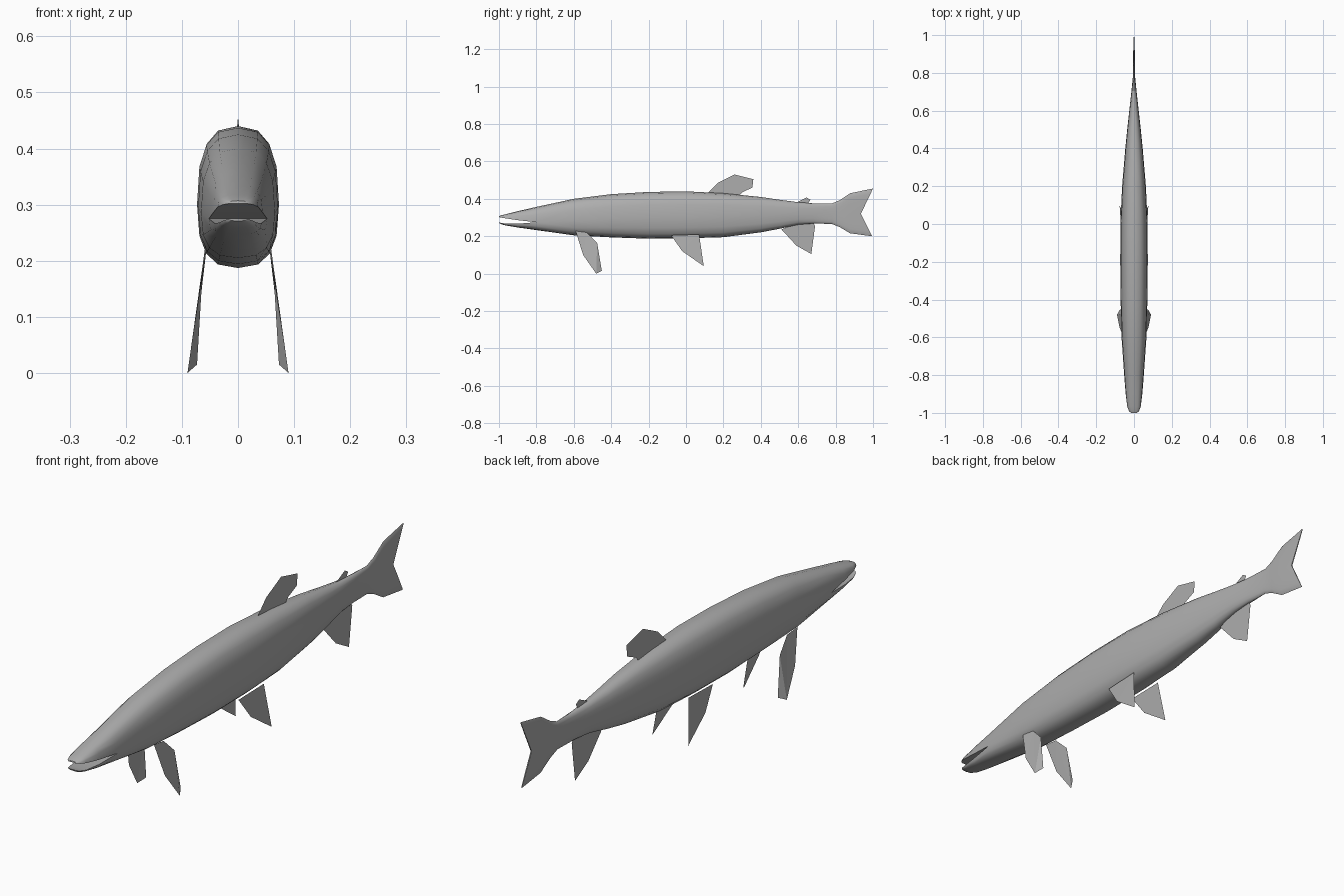
import bpy, bmesh, math

if "Cube" in bpy.data.objects:
    bpy.data.objects.remove(bpy.data.objects["Cube"])

grey = bpy.data.materials.new("fish_grey")
grey.diffuse_color = (0.42, 0.42, 0.42, 1)
grey.use_nodes = True
grey.node_tree.nodes["Principled BSDF"].inputs["Base Color"].default_value = grey.diffuse_color
N = 8          # segments per half ring
POW = 2 / 2.7  # boxy oval cross-section


def finish(name, bm):
    mesh = bpy.data.meshes.new(name)
    bm.to_mesh(mesh)
    bm.free()
    mesh.materials.append(grey)
    ob = bpy.data.objects.new(name, mesh)
    bpy.context.collection.objects.link(ob)
    return ob


def arc(bm, y, w, side, edge):
    """Half ring from +x to -x, passing through height 'edge'. y may depend on z."""
    verts = []
    for i in range(N + 1):
        a = math.pi * i / N
        c, s = math.cos(a), math.sin(a)
        x = w * math.copysign(abs(c) ** POW, c) if abs(c) > 1e-6 else 0
        z = side + (edge - side) * (max(s, 0) ** POW if s > 1e-6 else 0)
        verts.append(bm.verts.new((x, y(z) if callable(y) else y, z)))
    return verts


def ring(bm, y, w, side, top, bot):
    up = arc(bm, y, w, side, top)
    low = arc(bm, y, w, side, bot)
    for k in (0, N):
        bm.verts.remove(low[k])
        low[k] = up[k]
    return up, low


def skin(bm, a, b):
    for i in range(N):
        bm.faces.new((a[i], a[i + 1], b[i + 1], b[i]))


def notch(z):
    """Forked rear edge of the tail."""
    return 0.935 + (0.065 * (z - 0.32) / 0.135 if z > 0.32 else 0.06 * (0.32 - z) / 0.12)


# Body and tail: y, half width, widest height, top, bottom
body = [(-0.8, .052, .275, .357, .233), (-0.6, .066, .285, .400, .205),
        (-0.4, .071, .295, .425, .194), (-0.2, .073, .300, .437, .187),
        (0.0, .072, .300, .440, .189), (0.2, .063, .305, .430, .195),
        (0.4, .046, .312, .410, .221), (0.5, .036, .315, .395, .240),
        (0.6, .025, .318, .382, .262), (0.68, .016, .319, .376, .268),
        (0.78, .006, .319, .375, .266), (0.82, .006, .319, .392, .250),
        (0.877, .006, .320, .430, .216), (notch, .002, .320, .455, .200)]
bm = bmesh.new()
rings = [ring(bm, *s) for s in body]
for (u0, l0), (u1, l1) in zip(rings, rings[1:]):
    skin(bm, u0, u1)
    skin(bm, l0, l1)
up, low = rings[-1]
for i in range(N // 2):   # close the tail edge in strips
    for h in (up, low):
        q = [h[i], h[i + 1], h[N - i - 1], h[N - i]]
        bm.faces.new(list(dict.fromkeys(q)))

# Jaws, split by the open mouth: y, half width, mouth height, outer height
upper_jaw = [(-0.9, .044, .286, .334), (-0.965, .036, .296, .318),
             (-0.99, .027, .300, .311), (-1.0, .016, .302, .307)]
lower_jaw = [(-0.9, .042, .267, .247), (-0.965, .033, .268, .258),
             (-0.99, .025, .272, .265), (-1.0, .015, .275, .271)]
for prev, jaw in ((rings[0][0], upper_jaw), (rings[0][1], lower_jaw)):
    for s in jaw:
        cur = arc(bm, *s)
        skin(bm, prev, cur)
        bm.faces.new((prev[0], cur[0], cur[N], prev[N]))
        prev = cur
    bm.faces.new(prev)
bmesh.ops.remove_doubles(bm, verts=bm.verts[:], dist=1e-5)
bmesh.ops.recalc_face_normals(bm, faces=bm.faces[:])
fish = finish("body", bm)
bpy.context.view_layer.objects.active = fish
fish.select_set(True)
bpy.ops.object.shade_smooth_by_angle(angle=math.radians(50))


def fin(name, pts):
    bm = bmesh.new()
    bm.faces.new([bm.verts.new(p) for p in pts])
    bmesh.ops.triangulate(bm, faces=bm.faces[:])
    bmesh.ops.recalc_face_normals(bm, faces=bm.faces[:])
    return finish(name, bm)


# Thin fins on the centre line (y, z)
single = {
    "dorsal_fin": [(.11, .425), (.17, .485), (.26, .53), (.36, .505), (.355, .46), (.30, .435), (.28, .41)],
    "adipose_fin": [(.58, .375), (.60, .385), (.645, .407), (.665, .395), (.65, .37)],
    "anal_fin": [(.51, .237), (.59, .15), (.67, .105), (.67, .20), (.69, .255), (.68, .275), (.60, .27)],
}
for name, pts in single.items():
    fin(name, [(0, y, z) for y, z in pts])

# Paired fins, splayed outward (x, y, z)
paired = {
    "pectoral_fin": [(.058, -.59, .228), (.076, -.55, .10), (.090, -.48, 0), (.073, -.45, .015),
                     (.064, -.475, .165), (.056, -.53, .22)],
    "pelvic_fin": [(.058, -.08, .205), (.068, -.02, .12), (.076, .095, .04), (.060, .07, .21)],
}
for name, pts in paired.items():
    for side, label in ((1, "right"), (-1, "left")):
        fin(label + "_" + name, [(side * x, y, z) for x, y, z in pts])
